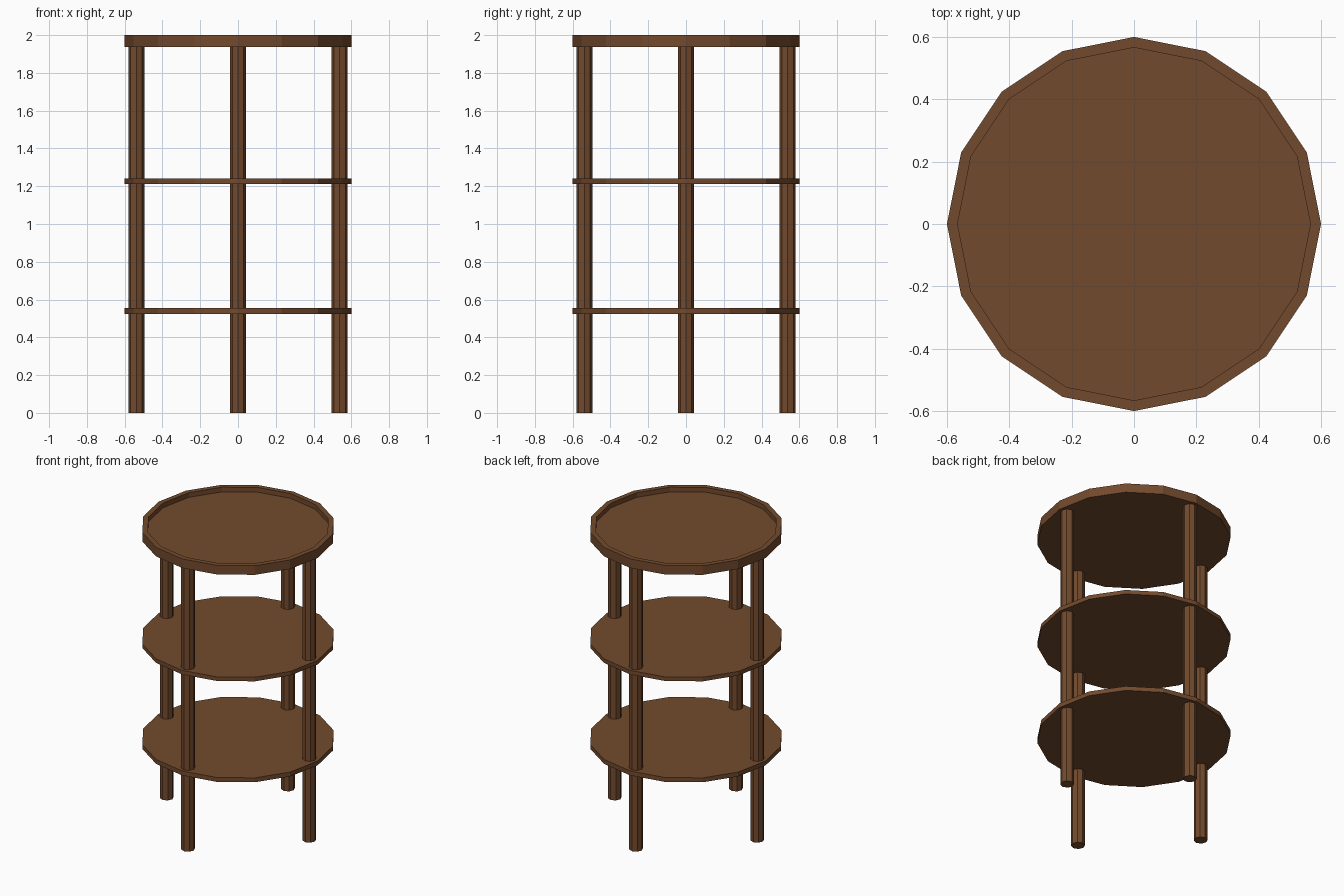
import bpy, bmesh, math

if "Cube" in bpy.data.objects:
    bpy.data.objects.remove(bpy.data.objects["Cube"])

wood = bpy.data.materials.new("brown wood")
wood.diffuse_color = (0.17, 0.068, 0.026, 1)
wood.use_nodes = True
wood.node_tree.nodes["Principled BSDF"].inputs["Base Color"].default_value = wood.diffuse_color


def lathe(name, profile, sides, loc=(0, 0, 0)):
    """Closed solid from (radius, z) rings, capped at both ends."""
    bm = bmesh.new()
    rings = []
    for r, z in profile:
        rings.append([bm.verts.new((r * math.cos(2 * math.pi * i / sides),
                                    r * math.sin(2 * math.pi * i / sides), z))
                      for i in range(sides)])
    for a, b in zip(rings, rings[1:]):
        for i in range(sides):
            j = (i + 1) % sides
            bm.faces.new((a[i], a[j], b[j], b[i]))
    bm.faces.new(rings[0][::-1])
    bm.faces.new(rings[-1])
    mesh = bpy.data.meshes.new(name)
    bm.to_mesh(mesh)
    bm.free()
    mesh.materials.append(wood)
    ob = bpy.data.objects.new(name, mesh)
    ob.location = loc
    bpy.context.collection.objects.link(ob)
    return ob


# Tray top with a raised rim
lathe("tray_top", [(0.6, 1.938), (0.6, 2.0), (0.566, 2.0), (0.566, 1.968)], 16)

# Two thin shelves
lathe("lower_shelf", [(0.6, 0.524), (0.6, 0.554)], 16)
lathe("upper_shelf", [(0.6, 1.212), (0.6, 1.24)], 16)

# Four round legs, one on each axis direction
for name, x, y in (("right_leg", 1, 0), ("back_leg", 0, 1),
                   ("left_leg", -1, 0), ("front_leg", 0, -1)):
    lathe(name, [(0.043, 0), (0.043, 1.945)], 8, (x * 0.538, y * 0.538, 0))
